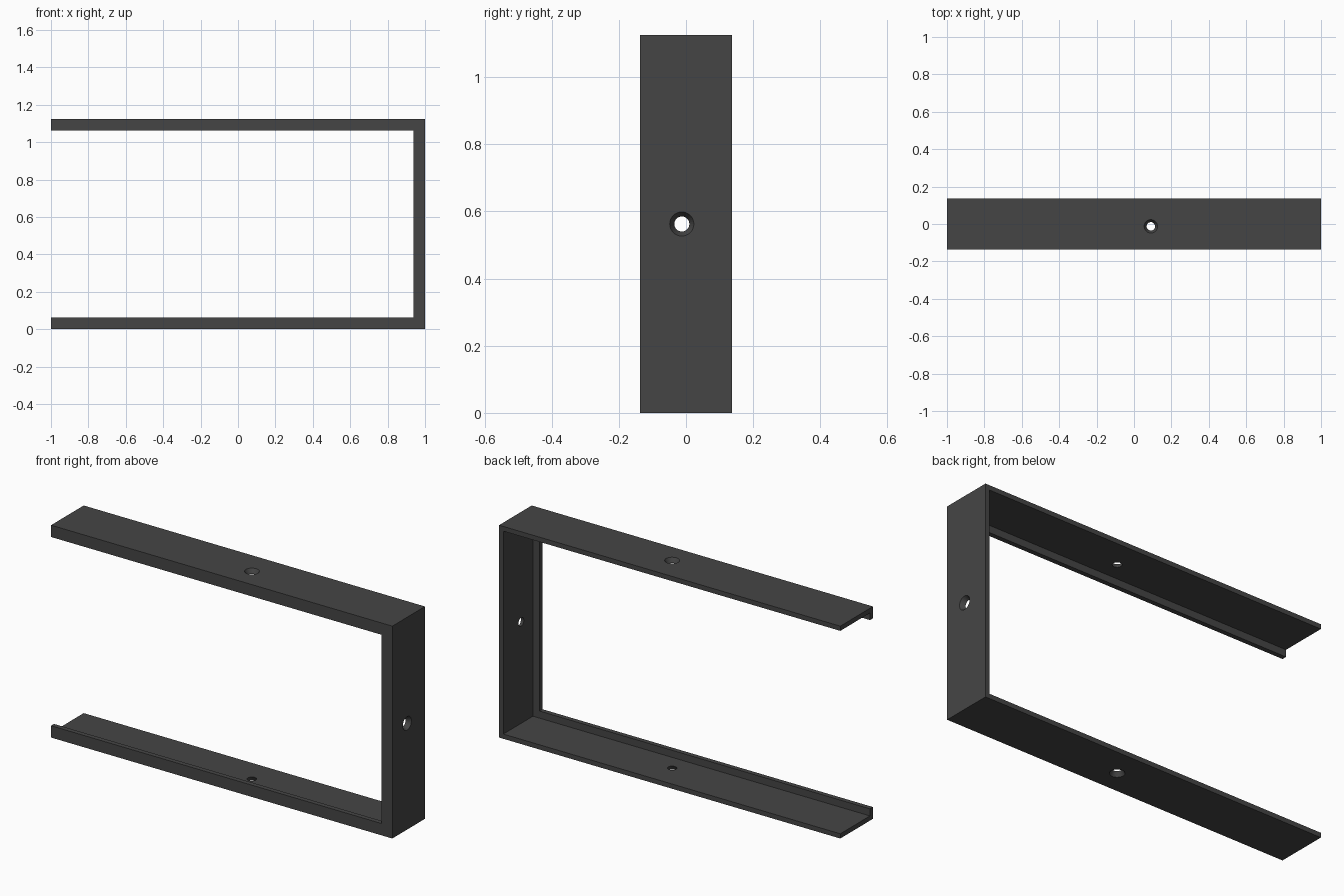
import bpy, bmesh, math
from mathutils import Vector, Matrix

if "Cube" in bpy.data.objects:
    bpy.data.objects.remove(bpy.data.objects["Cube"])

H = 1.125      # overall height
D = 0.1365     # half depth
LIP = 0.0625   # lip width
T = 0.025      # sheet thickness

mat = bpy.data.materials.new("charcoal")
mat.diffuse_color = (0.06, 0.06, 0.06, 1)
mat.use_nodes = True
mat.node_tree.nodes["Principled BSDF"].inputs["Base Color"].default_value = mat.diffuse_color

# L-shaped section as (inset from the outer face, y), lip at the front
section = [(0, -D), (LIP, -D), (LIP, -D + T), (T, -D + T), (T, D), (0, D)]

# Sweep the section along the open-ended U with mitred corners
bm = bmesh.new()
rings = []
for x, z, ix, iz in [(-1, 0, 0, 1), (1, 0, -1, 1), (1, H, -1, -1), (-1, H, 0, -1)]:
    rings.append([bm.verts.new((x + ix * s, y, z + iz * s)) for s, y in section])
n = len(section)
for a, b in zip(rings, rings[1:]):
    for i in range(n):
        j = (i + 1) % n
        bm.faces.new((a[i], a[j], b[j], b[i]))
bm.faces.new(rings[0])
bm.faces.new(rings[-1])
bmesh.ops.recalc_face_normals(bm, faces=bm.faces)
mesh = bpy.data.meshes.new("bracket_frame")
bm.to_mesh(mesh)
bm.free()
frame = bpy.data.objects.new("bracket_frame", mesh)
bpy.context.collection.objects.link(frame)
mesh.materials.append(mat)


def countersink(name, outer_point, outward):
    """Cut a tapered screw hole, wide at the outer face."""
    out = Vector(outward)
    r_out, r_in, extra = 0.036, 0.0225, 0.01
    slope = (r_out - r_in) / T
    bm = bmesh.new()
    bmesh.ops.create_cone(bm, cap_ends=True, segments=32,
                          radius1=r_in - slope * extra, radius2=r_out + slope * extra,
                          depth=T + 2 * extra)
    rot = Vector((0, 0, 1)).rotation_difference(out).to_matrix().to_4x4()
    bm.transform(Matrix.Translation(Vector(outer_point) - out * T / 2) @ rot)
    me = bpy.data.meshes.new(name)
    bm.to_mesh(me)
    bm.free()
    me.materials.append(mat)
    cutter = bpy.data.objects.new(name, me)
    bpy.context.collection.objects.link(cutter)
    cutter.hide_render = True
    cutter.hide_viewport = True
    mod = frame.modifiers.new(name, 'BOOLEAN')
    mod.operation = 'DIFFERENCE'
    mod.solver = 'EXACT'
    mod.object = cutter


# Screw holes in the top, bottom and side plates
countersink("top_hole_cutter", (0.09, -0.0125, H), (0, 0, 1))
countersink("bottom_hole_cutter", (0.09, -0.0125, 0), (0, 0, -1))
countersink("side_hole_cutter", (1, -0.0125, H / 2), (1, 0, 0))
